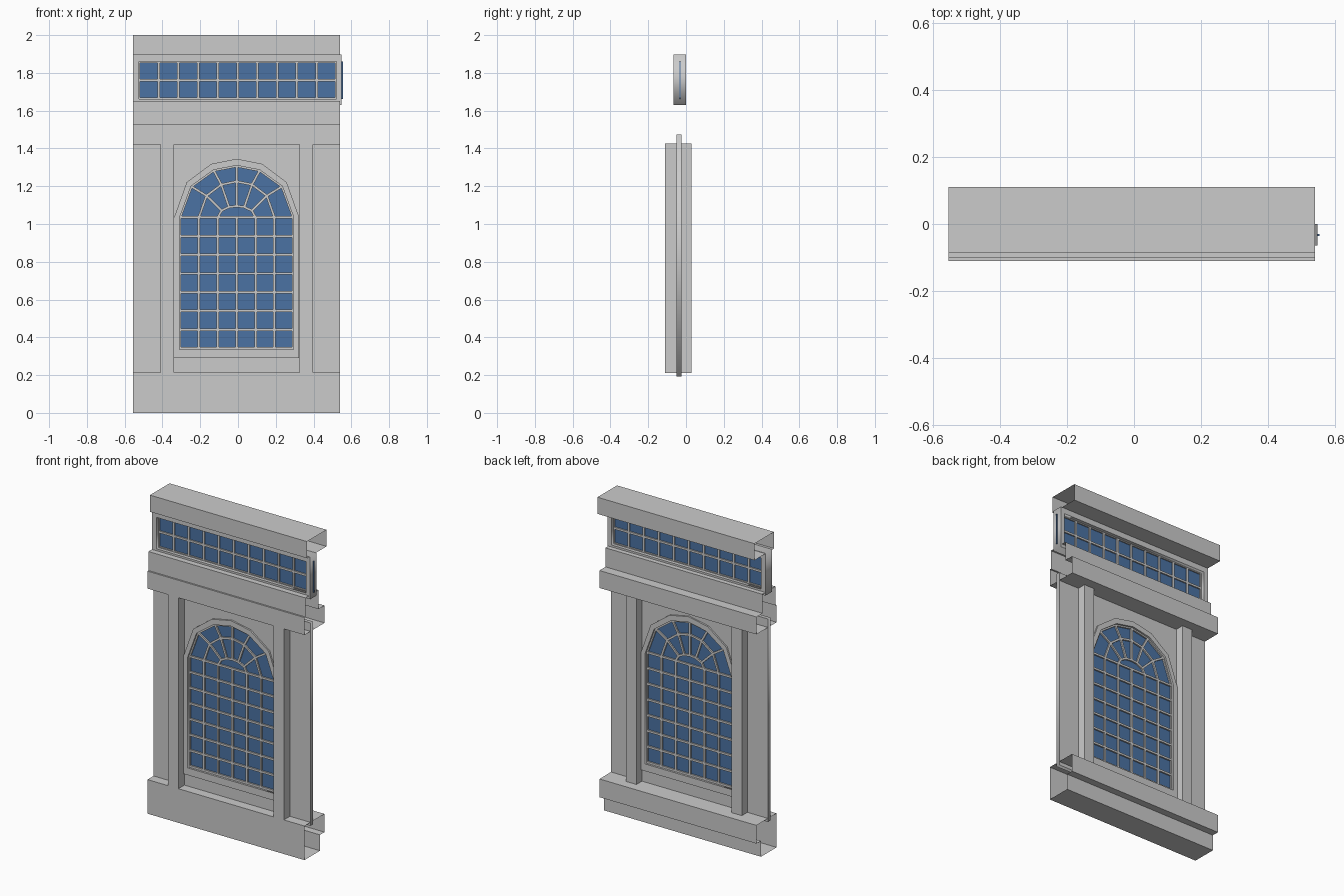
import bpy, bmesh, math
from mathutils import Vector, Matrix

if "Cube" in bpy.data.objects:
    bpy.data.objects.remove(bpy.data.objects["Cube"])

CX = -0.007            # centre line of the wall bay
X0, X1 = -0.555, 0.541  # wall ends
SPRING = 1.035         # height where the arch starts
ANGLES = [0, 37, 66, 90, 114, 143, 180]

glass_mat = bpy.data.materials.new("blue_glass")
glass_mat.diffuse_color = (0.07, 0.17, 0.37, 1)
glass_mat.use_nodes = True
glass_mat.node_tree.nodes["Principled BSDF"].inputs["Base Color"].default_value = glass_mat.diffuse_color


def finish(name, bm, mat=None):
    bmesh.ops.recalc_face_normals(bm, faces=bm.faces[:])
    me = bpy.data.meshes.new(name)
    bm.to_mesh(me)
    bm.free()
    ob = bpy.data.objects.new(name, me)
    bpy.context.collection.objects.link(ob)
    if mat:
        me.materials.append(mat)
    return ob


def add_box(bm, x0, x1, y0, y1, z0, z1):
    m = Matrix.Translation(((x0 + x1) / 2, (y0 + y1) / 2, (z0 + z1) / 2))
    m = m @ Matrix.Diagonal((x1 - x0, y1 - y0, z1 - z0, 1))
    bmesh.ops.create_cube(bm, size=1, matrix=m)


def box(name, *dims, mat=None):
    bm = bmesh.new()
    add_box(bm, *dims)
    return finish(name, bm, mat)


def add_bar(bm, a, b, y, width=0.013, depth=0.022):
    """Glazing bar between two (x, z) points."""
    a, b = Vector((a[0], y, a[1])), Vector((b[0], y, b[1]))
    d = b - a
    rot = Matrix.Rotation(-math.atan2(d.z, d.x), 4, 'Y')
    m = Matrix.Translation((a + b) / 2) @ rot
    m = m @ Matrix.Diagonal((d.length + width * 0.6, depth, width, 1))
    bmesh.ops.create_cube(bm, size=1, matrix=m)


def beam(name, profile):
    """Open-ended beam running along x from a closed (y, z) profile."""
    bm = bmesh.new()
    left = [bm.verts.new((X0, y, z)) for y, z in profile]
    right = [bm.verts.new((X1, y, z)) for y, z in profile]
    n = len(profile)
    for i in range(n):
        j = (i + 1) % n
        bm.faces.new((left[i], left[j], right[j], right[i]))
    return finish(name, bm)


def slab(name, loops, y0, y1, mat=None):
    """Flat plate in the xz plane; later loops are holes."""
    cu = bpy.data.curves.new(name, 'CURVE')
    cu.dimensions = '2D'
    cu.fill_mode = 'BOTH'
    cu.extrude = (y1 - y0) / 2
    for pts in loops:
        sp = cu.splines.new('POLY')
        sp.points.add(len(pts) - 1)
        for p, (x, z) in zip(sp.points, pts):
            p.co = (x, z, 0, 1)
        sp.use_cyclic_u = True
    ob = bpy.data.objects.new(name, cu)
    bpy.context.collection.objects.link(ob)
    ob.rotation_euler.x = math.pi / 2
    ob.location.y = (y0 + y1) / 2
    bpy.ops.object.select_all(action='DESELECT')
    ob.select_set(True)
    bpy.context.view_layer.objects.active = ob
    bpy.ops.object.convert(target='MESH')
    if mat:
        bpy.context.object.data.materials.append(mat)


def rect(x0, x1, z0, z1):
    return [(x0, z0), (x1, z0), (x1, z1), (x0, z1)]


def arc(rx, rz):
    return [(CX + rx * math.cos(math.radians(a)), SPRING + rz * math.sin(math.radians(a)))
            for a in ANGLES]


def arch(rx, rz, bottom):
    return [(CX - rx, bottom), (CX + rx, bottom)] + arc(rx, rz)


# Horizontal beams, open at both ends
beam("base_beam", [(-0.11, 0), (0.045, 0), (0.045, 0.1), (0.09, 0.1), (0.09, 0.215), (-0.11, 0.215)])
beam("middle_beam", [(-0.11, 1.42), (0.09, 1.42), (0.09, 1.53), (0.03, 1.53),
                     (0.03, 1.65), (-0.10, 1.65), (-0.10, 1.53), (-0.11, 1.53)])
beam("top_beam", [(-0.085, 1.895), (0.11, 1.895), (0.11, 2.0), (-0.085, 2.0)])

# Thin wall with arched opening, and the casing around the window
outer, inner = arch(0.331, 0.31, 0.29), arch(0.302, 0.275, 0.335)
slab("wall", [rect(X0, X1, 0.193, 1.473), outer], -0.05, -0.025)
slab("arch_casing", [outer, inner], -0.06, -0.015)

# Pilasters either side of the window
for side, s in (("left", -1), ("right", 1)):
    a, b = sorted((CX + s * 0.332, CX + s * 0.404))
    box(side + "_pilaster", a, b, -0.11, 0.03, 0.21, 1.425)

# Arched window glass and bars
GY = -0.0375
slab("arch_glass", [inner], GY - 0.002, GY + 0.002, glass_mat)
bm = bmesh.new()
R = 0.3
for i in range(7):
    x = CX - R + i * R / 3
    add_bar(bm, (x, 0.34), (x, SPRING), GY)
for i in range(8):
    z = 0.342 + i * (SPRING - 0.342) / 7
    add_bar(bm, (CX - R, z), (CX + R, z), GY)
rings = [arc(0.1, 0.06), arc(0.2, 0.19), arc(R, 0.272)]
for ring in rings:
    for p, q in zip(ring, ring[1:]):
        add_bar(bm, p, q, GY)
for p, q, r in list(zip(*rings))[1:-1]:
    add_bar(bm, p, q, GY)
    add_bar(bm, q, r, GY)
finish("arch_window_bars", bm)

# Upper strip window
L, Rt, Z0, Z1, UY = -0.525, 0.521, 1.662, 1.86, -0.0325
slab("upper_window_frame", [rect(X0, 0.549, 1.63, 1.897), rect(L, Rt, Z0, Z1)], -0.065, 0.0)
box("upper_glass", L, 0.555, UY - 0.003, UY + 0.003, Z0, Z1, mat=glass_mat)
bm = bmesh.new()
for i in range(11):
    x = L + i * (Rt - L) / 10
    add_bar(bm, (x, Z0), (x, Z1), UY)
for z in (Z0, (Z0 + Z1) / 2, Z1):
    add_bar(bm, (L, z), (Rt, z), UY)
finish("upper_window_bars", bm)
